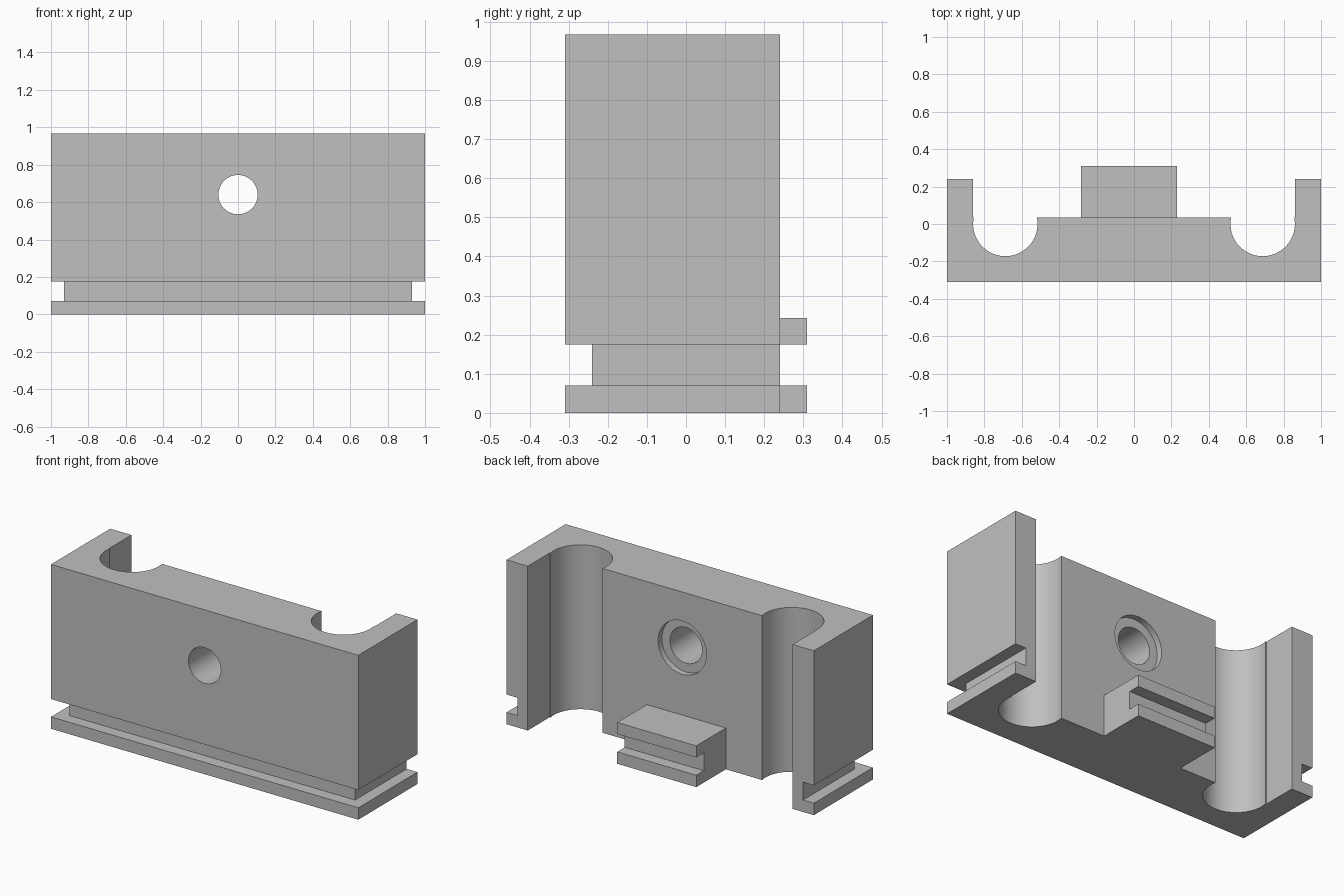
import bpy, bmesh, math
from mathutils import Matrix, Vector

cube = bpy.data.objects.get("Cube")
if cube:
    bpy.data.objects.remove(cube, do_unlink=True)

grey = bpy.data.materials.new("plain grey")
grey.use_nodes = True
colour = (0.53, 0.53, 0.53, 1)
grey.diffuse_color = colour
grey.node_tree.nodes["Principled BSDF"].inputs["Base Color"].default_value = colour

HEIGHT, FRONT, WALL, ARM_BACK, TAB_BACK = 0.967, -0.31, 0.035, 0.24, 0.31
SLOT_LOW, SLOT_HIGH, SLOT_DEPTH = 0.07, 0.175, 0.07
POCKET_X, POCKET_R, ARM_X = 0.688, 0.172, 0.862
HOLE_Z = 0.64


def make(name, bm):
    bmesh.ops.recalc_face_normals(bm, faces=bm.faces)
    mesh = bpy.data.meshes.new(name)
    bm.to_mesh(mesh)
    bm.free()
    mesh.materials.append(grey)
    ob = bpy.data.objects.new(name, mesh)
    bpy.context.collection.objects.link(ob)
    return ob


def box(name, low, high):
    bm = bmesh.new()
    low, high = Vector(low), Vector(high)
    bmesh.ops.create_cube(bm, size=1)
    bmesh.ops.scale(bm, vec=high - low, verts=bm.verts)
    bmesh.ops.translate(bm, vec=(low + high) / 2, verts=bm.verts)
    return make(name, bm)


def bore(name, radius, y0, y1):
    bm = bmesh.new()
    place = Matrix.Translation((0, (y0 + y1) / 2, HOLE_Z)) @ Matrix.Rotation(math.pi / 2, 4, 'X')
    bmesh.ops.create_cone(bm, cap_ends=True, segments=64, radius1=radius,
                          radius2=radius, depth=y1 - y0, matrix=place)
    return make(name, bm)


def combine(target, tool, operation):
    mod = target.modifiers.new(tool.name, 'BOOLEAN')
    mod.operation, mod.solver, mod.object = operation, 'EXACT', tool
    bpy.context.view_layer.objects.active = target
    bpy.ops.object.modifier_apply(modifier=mod.name)
    bpy.data.objects.remove(tool, do_unlink=True)


# Body: half of the plan outline with a round pocket, mirrored and extruded
tilt = math.asin(WALL / POCKET_R)
half = [(1, FRONT), (1, ARM_BACK), (ARM_X, ARM_BACK), (ARM_X, WALL)]
steps = 48
for i in range(steps + 1):
    a = tilt - (math.pi + 2 * tilt) * i / steps
    half.append((POCKET_X + POCKET_R * math.cos(a), POCKET_R * math.sin(a)))
outline = half + [(-x, y) for x, y in reversed(half)]
bm = bmesh.new()
base = bm.faces.new([bm.verts.new((x, y, 0)) for x, y in outline])
top = bmesh.ops.extrude_face_region(bm, geom=[base])
bmesh.ops.translate(bm, vec=(0, 0, HEIGHT),
                    verts=[v for v in top["geom"] if isinstance(v, bmesh.types.BMVert)])
body = make("clamp_body", bm)

# Rear tab near the foot
combine(body, box("rear_tab", (-0.284, 0, 0), (0.231, TAB_BACK, 0.243)), 'UNION')

# Slots around the foot: front, both sides, and the back of the tab
combine(body, box("front_slot", (-2, -1, SLOT_LOW), (2, FRONT + SLOT_DEPTH, SLOT_HIGH)), 'DIFFERENCE')
for side in (-1, 1):
    x0, x1 = sorted((side * (1 - SLOT_DEPTH), side * 2))
    combine(body, box("side_slot", (x0, -1, SLOT_LOW), (x1, 1, SLOT_HIGH)), 'DIFFERENCE')
combine(body, box("tab_slot", (-0.5, TAB_BACK - SLOT_DEPTH, SLOT_LOW), (0.5, 1, SLOT_HIGH)), 'DIFFERENCE')

# Screw hole with a shallow recess at the back
combine(body, bore("screw_hole", 0.105, -1, 1), 'DIFFERENCE')
combine(body, bore("screw_recess", 0.157, WALL - 0.035, 0.5), 'DIFFERENCE')

# Smooth curved walls, crisp edges
bpy.ops.object.select_all(action='DESELECT')
body.select_set(True)
bpy.context.view_layer.objects.active = body
bpy.ops.object.shade_smooth_by_angle(angle=math.radians(8))
